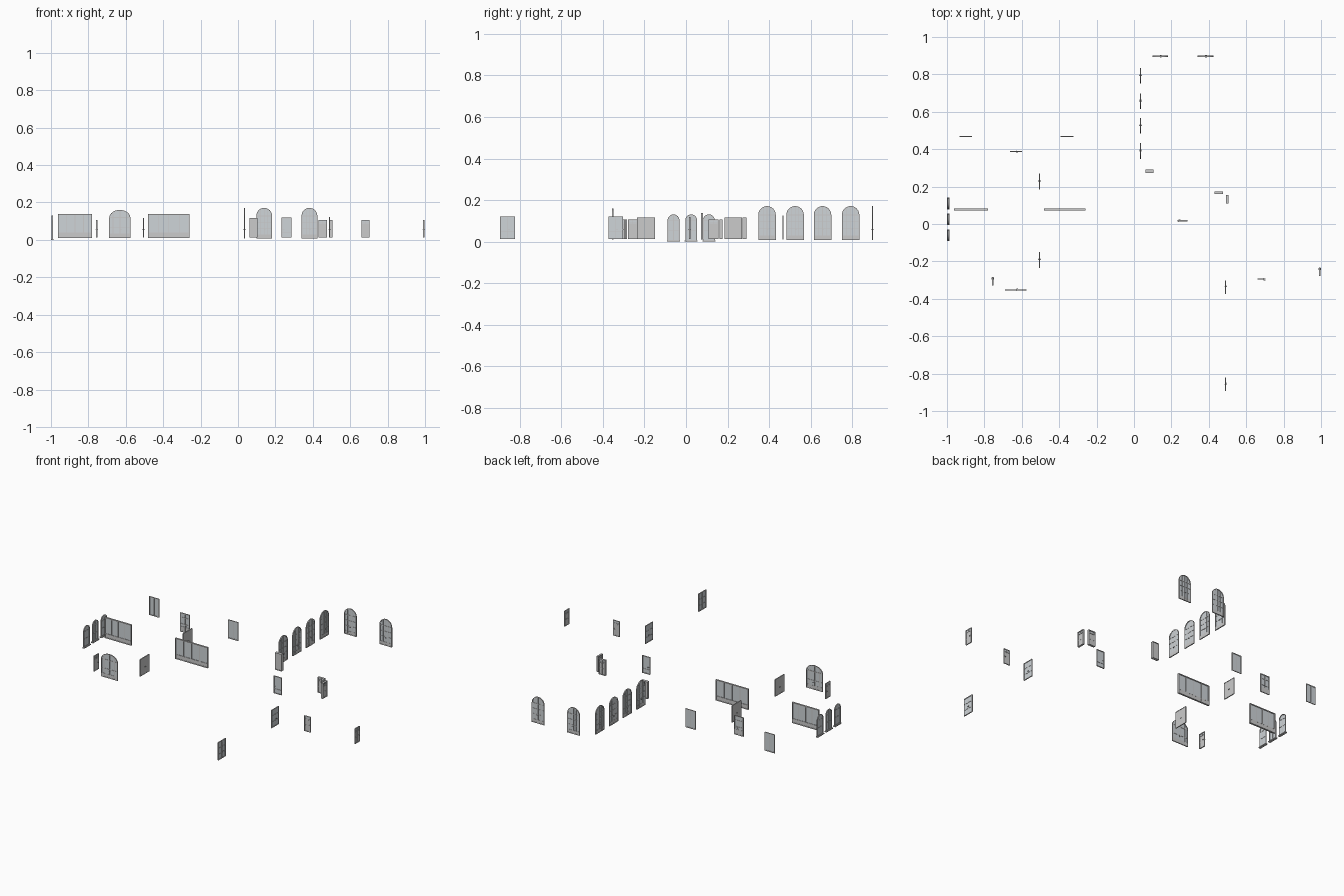
import bpy, bmesh, math
from mathutils import Matrix, Vector

if "Cube" in bpy.data.objects:
    bpy.data.objects.remove(bpy.data.objects["Cube"])

glass_mat = bpy.data.materials.new("pale_glass")
glass_mat.diffuse_color = (0.62, 0.66, 0.69, 1)
glass_mat.use_nodes = True
glass_mat.node_tree.nodes["Principled BSDF"].inputs["Base Color"].default_value = glass_mat.diffuse_color


def outline(w, z0, z1, rise, n=20):
    """Opening outline: straight jambs with an optional elliptical head."""
    h = w / 2
    pts = [(-h, z0), (h, z0)]
    if rise <= 0:
        return pts + [(h, z1), (-h, z1)]
    for i in range(n + 1):
        a = math.pi * i / n
        pts.append((h * math.cos(a), z1 - rise + rise * math.sin(a)))
    return pts


def head_z(x, w, z1, rise):
    """Height of the opening at x."""
    if rise <= 0:
        return z1
    return z1 - rise + rise * math.sqrt(max(0, 1 - (2 * x / w) ** 2))


def box(bm, x0, x1, y0, y1, z0, z1):
    m = Matrix.Translation(((x0 + x1) / 2, (y0 + y1) / 2, (z0 + z1) / 2)) @ \
        Matrix.Diagonal((x1 - x0, y1 - y0, z1 - z0, 1))
    bmesh.ops.create_cube(bm, size=1, matrix=m)


def ring(bm, outer, inner, d):
    """Closed frame between two outlines with equal point counts."""
    n = len(outer)
    loops = [[bm.verts.new((x, y, z)) for x, z in pts]
             for pts, y in ((outer, -d), (outer, d), (inner, d), (inner, -d))]
    for k in range(4):
        a, b = loops[k], loops[(k + 1) % 4]
        for i in range(n):
            j = (i + 1) % n
            bm.faces.new((a[i], a[j], b[j], b[i]))


def sheet(bm, pts, d):
    """Solid pane with the given outline."""
    f = [bm.verts.new((x, -d, z)) for x, z in pts]
    b = [bm.verts.new((x, d, z)) for x, z in pts]
    bm.faces.new(f)
    bm.faces.new(b[::-1])
    for i in range(len(pts)):
        j = (i + 1) % len(pts)
        bm.faces.new((f[j], f[i], b[i], b[j]))


def finish(bm, name, place, mat=None):
    bmesh.ops.recalc_face_normals(bm, faces=bm.faces)
    me = bpy.data.meshes.new(name)
    bm.to_mesh(me)
    bm.free()
    ob = bpy.data.objects.new(name, me)
    bpy.context.collection.objects.link(ob)
    ob.matrix_world = place
    if mat:
        me.materials.append(mat)
    return ob


def unit(name, x, y, w, z0, z1, turn=0, rise=0, d=0.003, t=0.005, bars=(),
         rails=(), solid=None, sill=0, handle=None, both=True):
    """One window or door, its width along x, then turned about z."""
    place = Matrix.Translation((x, y, 0)) @ Matrix.Rotation(math.radians(turn), 4, 'Z')
    bm = bmesh.new()
    ring(bm, outline(w, z0, z1, rise),
         outline(w - 2 * t, z0 + t, z1 - t, max(rise - t, 0)), d)
    iw = w - 2 * t
    # vertical mullions
    for bx, bw in bars:
        top = head_z(bx, iw, z1 - t, max(rise - t, 0))
        box(bm, bx - bw / 2, bx + bw / 2, -d * .75, d * .75, z0 + t, top)
    # horizontal rails
    for rz, rh in rails:
        box(bm, -iw / 2, iw / 2, -d * .7, d * .7, rz - rh / 2, rz + rh / 2)
    # solid lower panel
    if solid:
        box(bm, -iw / 2, iw / 2, -d * .6, d * .6, z0 + t, solid)
    if sill:
        box(bm, -w / 2 - .003, w / 2 + .003, -sill, sill, z0 - .004, z0 + .002)
    finish(bm, name + "_frame", place)
    bm = bmesh.new()
    sheet(bm, outline(iw, z0 + t, z1 - t, max(rise - t, 0)), d * .2)
    finish(bm, name + "_pane", place, glass_mat)
    # lever handles
    if handle is not None:
        bm = bmesh.new()
        for s in ((-1, 1) if both else (-1,)):
            ys = sorted((s * d * .2, s * (d + .003)))
            box(bm, handle - .0015, handle + .0015, ys[0], ys[1], .055, .058)
            ys = sorted((s * (d + .002), s * (d + .004)))
            box(bm, handle - .001, handle + .008, ys[0], ys[1], .055, .058)
        finish(bm, name + "_handle", place)


# tall arched windows along the hall
hall = [(0.035, y, 90) for y in (0.39, 0.525, 0.657, 0.792)]
hall += [(0.14, 0.897, 0), (0.382, 0.897, 0)]
for i, (x, y, r) in enumerate(hall):
    unit(f"tall_arched_window_{i + 1}", x, y, 0.084, 0.008, 0.171, r, rise=0.042,
         bars=((-.018, .0025), (0, .003), (.018, .0025)),
         rails=((.128, .004), (.095, .002), (.062, .002)), solid=0.03, handle=0)

# small arched windows with sills on the left side
for i, y in enumerate((-0.06, 0.025, 0.11)):
    unit(f"small_arched_window_{i + 1}", -0.993, y, 0.057, 0.004, 0.131, 90,
         rise=0.028, bars=((0, .003),), rails=((.1, .003), (.055, .002)), sill=0.007)

# wide windows in four bays
for name, x, w in (("wide_window_left", -0.872, 0.183), ("wide_window_right", -0.37, 0.223)):
    unit(name, x, 0.077, w, 0.011, 0.138, d=0.0055,
         bars=[(w * k / 4, .004) for k in (-1, 0, 1)],
         rails=((.037, .004),), solid=0.036)

# arched double entrance door
unit("arched_entrance", -0.632, -0.352, 0.113, 0.011, 0.16, rise=0.042,
     bars=((-.036, .005), (0, .005), (.036, .005)),
     rails=((.12, .006), (.065, .004)), solid=0.035, handle=0.004)

# back door
unit("panelled_door", -0.632, 0.387, 0.064, 0.011, 0.128,
     bars=((0, .004),), rails=((.1, .005), (.06, .005)), solid=0.045, handle=0.004)

# rear casement windows
for i, x in enumerate((-0.9, -0.358)):
    unit(f"rear_window_{i + 1}", x, 0.467, 0.068, 0.011, 0.126, d=0.0025,
         bars=((0, .003),))

# side windows on the right wing
for i, y in enumerate((-0.338, -0.858)):
    unit(f"side_window_{i + 1}", 0.49, y, 0.072, 0.012, 0.122, 90, d=0.003, t=0.004,
         bars=((0, .003),), rails=((.048, .002), (.085, .002)), handle=0.002)

# plain slab doors
for name, x, y, w, r, d in (("slab_door_front", -0.505, -0.192, 0.087, 90, .003),
                            ("slab_door_back", -0.505, 0.228, 0.085, 90, .003),
                            ("slab_door_inner", 0.083, 0.282, 0.045, 0, .009)):
    unit(name, x, y, w, 0.012, 0.117, r, d=d, t=0.003, solid=0.114,
         handle=0 if r else None)

# glazed inner door
unit("glazed_door", 0.26, 0.017, 0.054, 0.012, 0.119, d=0.0035, t=0.004,
     rails=((.04, .003),), handle=-0.02)

# small doors with a top light over a solid panel
for name, x, y, w, r, d in (("thick_door_1", 0.453, 0.168, 0.046, 0, .007),
                            ("thick_door_2", 0.498, 0.132, 0.047, 90, .006),
                            ("top_light_door_1", 0.682, -0.295, 0.044, 0, .003),
                            ("top_light_door_2", 0.993, -0.256, 0.046, 90, .003),
                            ("top_light_door_3", -0.755, -0.306, 0.046, 90, .003)):
    unit(name, x, y, w, 0.012, 0.107, r, d=d, t=0.004, bars=((0, .003),),
         rails=((.09, .004), (.05, .004)), solid=0.085,
         handle=0.012 if d < .005 else None)
